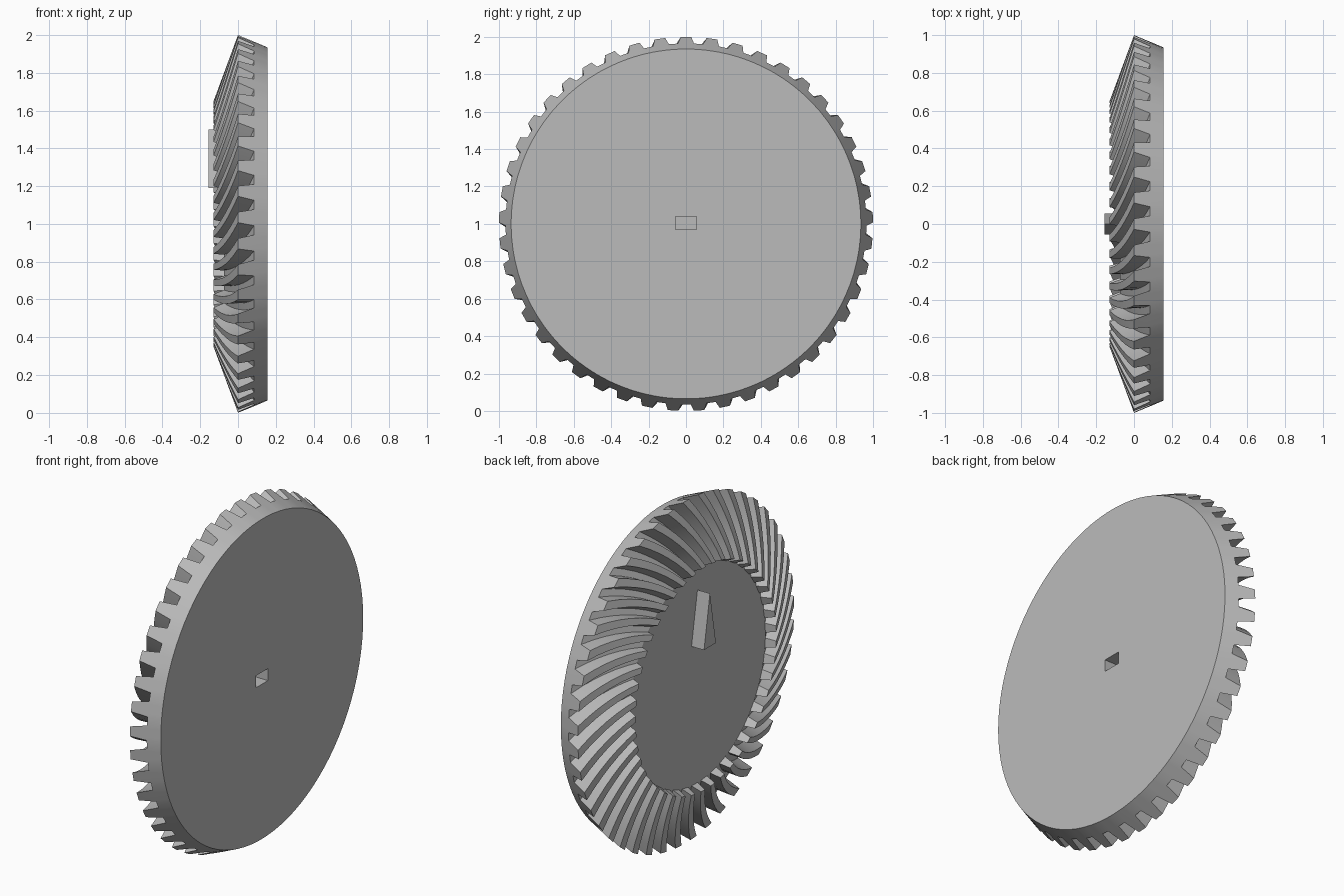
import bpy, bmesh
from math import sin, cos, pi, radians

if "Cube" in bpy.data.objects:
    bpy.data.objects.remove(bpy.data.objects["Cube"])

TEETH = 45
CENTRE_Z = 1.0
APEX = -0.37            # point on the axis where all the tooth lines meet
INNER = 0.65            # scale of the inner tooth ends
TWIST = radians(14.5)   # spiral from outer to inner end
SLICES = 6
TIP, ROOT = (0.0, 1.0), (0.085, 0.965)   # (x, radius) on the outer cone
TIP_HALF, ROOT_HALF = 0.028, 0.043       # half tooth widths
BACK = (0.155, 0.935)
FRONT_X = APEX + (ROOT[0] - APEX) * INNER

grey = bpy.data.materials.new("light grey")
grey.use_nodes = True
grey.diffuse_color = (0.5, 0.5, 0.5, 1)
grey.node_tree.nodes["Principled BSDF"].inputs["Base Color"].default_value = (0.5, 0.5, 0.5, 1)


def make_object(name, bm):
    bmesh.ops.recalc_face_normals(bm, faces=bm.faces)
    mesh = bpy.data.meshes.new(name)
    bm.to_mesh(mesh)
    bm.free()
    mesh.materials.append(grey)
    obj = bpy.data.objects.new(name, mesh)
    bpy.context.collection.objects.link(obj)
    return obj


def polar(x, r, a):
    return (x, r * cos(a), CENTRE_Z + r * sin(a))


def tooth_outline():
    """Outer end of every tooth as (x, radius, angle)."""
    for i in range(TEETH):
        mid = pi / 2 + 2 * pi * i / TEETH
        for (x, r), w in ((ROOT, -ROOT_HALF), (TIP, -TIP_HALF),
                          (TIP, TIP_HALF), (ROOT, ROOT_HALF)):
            yield x, r, mid + w / r


# Gear body: back rim, then the tooth outline shrunk and twisted to the apex
bm = bmesh.new()
outline = list(tooth_outline())
rings = [[bm.verts.new(polar(BACK[0], BACK[1], a)) for x, r, a in outline]]
for s in range(SLICES + 1):
    t = s / SLICES
    k = 1 + (INNER - 1) * t
    rings.append([bm.verts.new(polar(APEX + (x - APEX) * k, r * k, a + TWIST * t))
                  for x, r, a in outline])
count = len(outline)
for low, high in zip(rings, rings[1:]):
    for i in range(count):
        j = (i + 1) % count
        bm.faces.new((low[i], low[j], high[j], high[i]))
bm.faces.new(rings[0])

# Inner tooth ends and the flat front disc
inner = rings[-1]
for i in range(0, count, 4):
    bm.faces.new(inner[i:i + 4])
bm.faces.new([v for i, v in enumerate(inner) if i % 4 in (0, 3)])
gear = make_object("bevel_gear", bm)

# Rectangular pocket in the back
bm = bmesh.new()
bmesh.ops.create_cube(bm, size=1)
bmesh.ops.scale(bm, vec=(0.3, 0.11, 0.07), verts=bm.verts)
bmesh.ops.translate(bm, vec=(0.155, 0, CENTRE_Z + 0.005), verts=bm.verts)
cutter = make_object("pocket_cutter", bm)
cutter.hide_render = True
cut = gear.modifiers.new("pocket", "BOOLEAN")
cut.operation = "DIFFERENCE"
cut.solver = "EXACT"
cut.object = cutter
bpy.ops.object.select_all(action="DESELECT")
bpy.context.view_layer.objects.active = gear
gear.select_set(True)
bpy.ops.object.modifier_apply(modifier=cut.name)
bpy.data.objects.remove(cutter)
bpy.ops.object.shade_smooth_by_angle(angle=radians(25))

# Triangular pointer on the front disc
bm = bmesh.new()
base = bm.faces.new([bm.verts.new((FRONT_X + 0.01, y, z))
                     for y, z in ((-0.055, 1.19), (0.055, 1.19), (0, 1.5))])
ext = bmesh.ops.extrude_face_region(bm, geom=[base], use_keep_orig=True)
top = [g for g in ext["geom"] if isinstance(g, bmesh.types.BMVert)]
bmesh.ops.translate(bm, vec=(-0.155 - FRONT_X - 0.01, 0, 0), verts=top)
make_object("pointer", bm)
